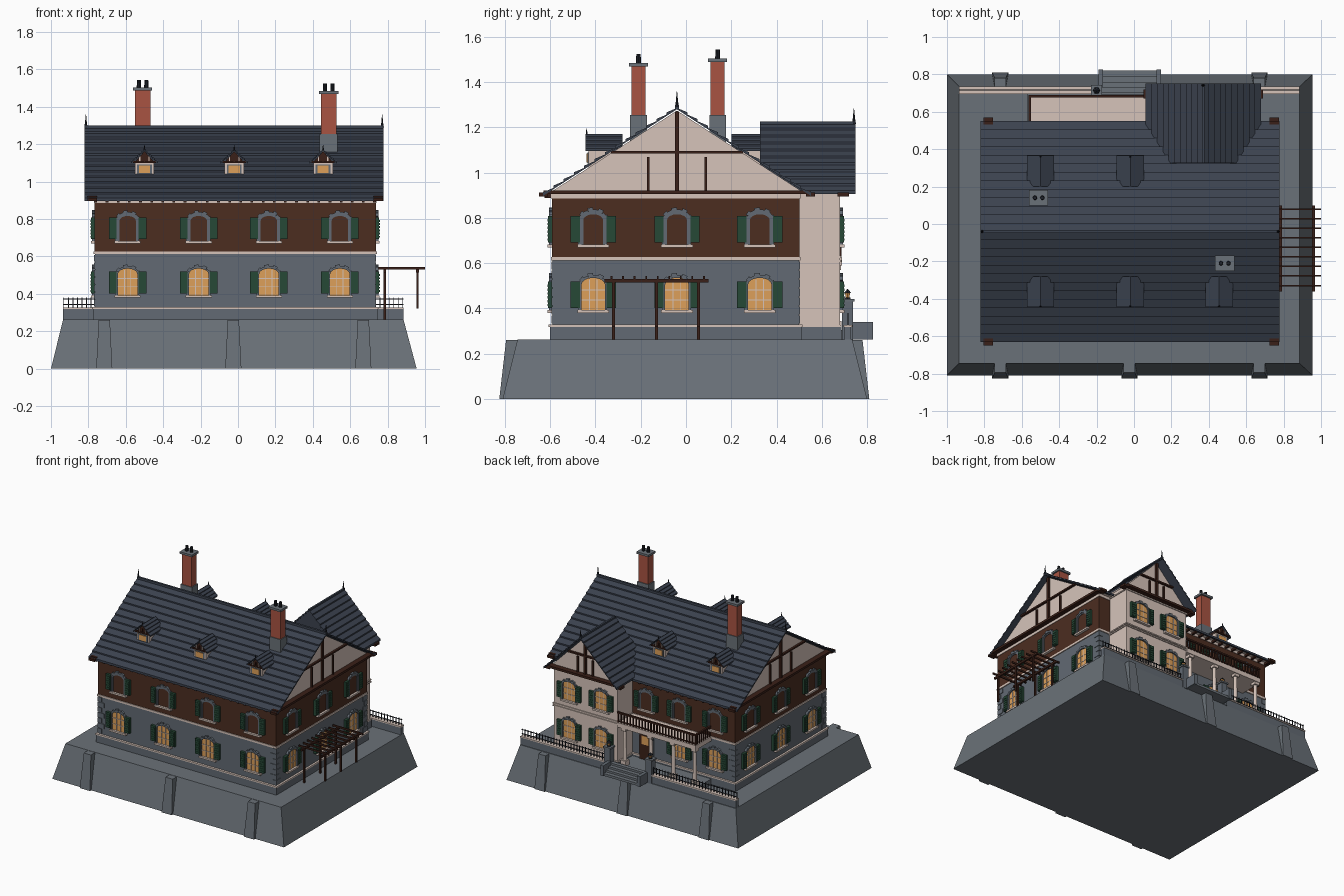
import bpy, bmesh, math
from mathutils import Matrix, Vector

if "Cube" in bpy.data.objects:
    bpy.data.objects.remove(bpy.data.objects["Cube"])

COLOURS = {"stone": "6a7178", "wall_stone": "626a73", "plank_brown": "4c2d20", "timber": "3a2018",
           "cream": "d6c4ba", "slate": "3b424f", "brick": "a85442", "shutter_green": "264836",
           "lit_glass": "dea05a", "iron": "20242c"}
NAMES = list(COLOURS)


def linear(h):
    c = int(h, 16) / 255
    return c / 12.92 if c < 0.04 else ((c + 0.055) / 1.055) ** 2.4


MATS = []
for name, code in COLOURS.items():
    m = bpy.data.materials.new(name)
    m.use_nodes = True
    rgba = [linear(code[i:i + 2]) for i in (0, 2, 4)] + [1]
    m.diffuse_color = rgba
    bsdf = m.node_tree.nodes["Principled BSDF"]
    bsdf.inputs["Base Color"].default_value = rgba
    bsdf.inputs["Roughness"].default_value = 0.9
    MATS.append(m)


def frame(x, y, z=0, yaw=0):
    """Local frame on a wall: x along it, -y outward, z up."""
    return Matrix.Translation((x, y, z)) @ Matrix.Rotation(math.radians(yaw), 4, "Z")


class Part:
    def __init__(self, name):
        self.name, self.bm, self.M = name, bmesh.new(), Matrix()

    def loft(self, low, high, mat):
        a = [self.bm.verts.new(self.M @ Vector(p)) for p in low]
        b = [self.bm.verts.new(self.M @ Vector(p)) for p in high]
        n = len(a)
        faces = [self.bm.faces.new(a), self.bm.faces.new(b[::-1])]
        faces += [self.bm.faces.new((a[i], b[i], b[(i + 1) % n], a[(i + 1) % n])) for i in range(n)]
        for f in faces:
            f.material_index = NAMES.index(mat)

    def prism(self, pts, axis, a, b, mat):
        put = {"x": lambda p, t: (t, *p), "y": lambda p, t: (p[0], t, p[1]), "z": lambda p, t: (*p, t)}[axis]
        self.loft([put(p, a) for p in pts], [put(p, b) for p in pts], mat)

    def taper(self, r0, z0, r1, z1, mat):
        ring = lambda r, z: [(r[0], r[2], z), (r[1], r[2], z), (r[1], r[3], z), (r[0], r[3], z)]
        self.loft(ring(r0, z0), ring(r1, z1), mat)

    def box(self, x0, x1, y0, y1, z0, z1, mat):
        self.taper((x0, x1, y0, y1), z0, (x0, x1, y0, y1), z1, mat)

    def cone(self, x, y, z0, z1, r0, r1, mat, n=10):
        ring = lambda r, z: [(x + r * math.cos(i * math.tau / n), y + r * math.sin(i * math.tau / n), z) for i in range(n)]
        self.loft(ring(r0, z0), ring(r1, z1), mat)

    def done(self):
        bmesh.ops.recalc_face_normals(self.bm, faces=self.bm.faces)
        me = bpy.data.meshes.new(self.name)
        self.bm.to_mesh(me)
        self.bm.free()
        for m in MATS:
            me.materials.append(m)
        bpy.context.collection.objects.link(bpy.data.objects.new(self.name, me))


def shingle_profile(cx, half, eave, ridge, rows, thick=0.006, step=0.010):
    """Stepped two-sided roof section."""
    left = []
    for i in range(rows):
        for t, up in ((i / rows, thick + step), ((i + 1) / rows, thick)):
            left.append((half * (t - 1), eave + (ridge - eave) * t + up))
    top = left + [(-x, z) for x, z in reversed(left[:-1])]
    return [(cx + x, z) for x, z in top + [(half, eave), (0, ridge), (-half, eave)]]


# Terrace with buttresses
p = Part("terrace_base")
p.taper((-1, 0.955, -0.81, 0.80), 0, (-0.935, 0.885, -0.745, 0.735), 0.262, "stone")
for x in (-0.715, -0.025, 0.67):
    for s, y in ((-1, -0.005), (1, -0.01)):
        y0, yb, yt = sorted((y, y + s * 0.6))[0], y + s * 0.82, y + s * 0.79
        p.taper((x - 0.043, x + 0.043, *sorted((y + s * 0.6, yb))), 0,
                (x - 0.03, x + 0.03, *sorted((y + s * 0.6, yt))), 0.26, "stone")
p.done()

# Main house storeys, wing and bands
p = Part("house_walls")
p.box(-0.775, 0.745, -0.602, 0.51, 0.26, 0.322, "wall_stone")
p.box(-0.78, 0.75, -0.607, 0.515, 0.318, 0.328, "cream")
p.box(-0.765, 0.735, -0.59, 0.50, 0.32, 0.62, "wall_stone")
p.box(-0.772, 0.742, -0.597, 0.507, 0.612, 0.627, "cream")
p.box(-0.767, 0.737, -0.592, 0.502, 0.62, 0.885, "plank_brown")
p.box(-0.77, 0.74, -0.596, 0.506, 0.885, 0.908, "cream")
tri = lambda z: (1.274 - z) / 0.646
p.prism([(-0.04 - tri(0.906), 0.906), (-0.04 + tri(0.906), 0.906), (-0.04, 1.274)], "x", -0.765, 0.735, "cream")
for sx, x in ((1, -0.765), (-1, 0.735)):
    for sy, y in ((1, -0.59), (-1, 0.50)):
        for i in range(7):
            lx, ly = (0.05, 0.03) if i % 2 else (0.03, 0.05)
            p.box(*sorted((x - sx * 0.004, x + sx * lx)), *sorted((y - sy * 0.004, y + sy * ly)),
                  0.333 + i * 0.04, 0.368 + i * 0.04, "wall_stone")
p.done()
p = Part("wing_walls")
p.box(0.095, 0.645, 0.3, 0.688, 0.26, 0.32, "wall_stone")
p.prism([(0.1, 0.3), (0.64, 0.3), (0.64, 0.93), (0.37, 1.205), (0.1, 0.93)], "y", 0.335, 0.68, "cream")
for z in (0.318, 0.605, 0.622, 0.895):
    p.box(0.094, 0.646, 0.4, 0.687, z, z + 0.009, "cream")
p.done()

# Shingled roofs, ridge caps and finials
p = Part("main_roof")
p.prism(shingle_profile(-0.04, 0.592, 0.897, 1.28, 13), "x", -0.82, 0.777, "slate")
p.box(-0.82, 0.777, -0.048, -0.032, 1.28, 1.299, "slate")
p.done()
p = Part("wing_roof")
p.prism(shingle_profile(0.37, 0.308, 0.905, 1.212, 10), "y", 0.326, 0.75, "slate")
p.prism([(0.1, 0.94), (0.64, 0.94), (0.37, 1.211)], "y", 0.327, 0.337, "slate")
p.box(0.363, 0.377, 0.326, 0.75, 1.21, 1.226, "slate")
p.done()
p = Part("roof_finials")
for x, y, z in ((-0.813, -0.04, 1.29), (0.771, -0.04, 1.29), (0.37, 0.742, 1.215)):
    p.cone(x, y, z, z + 0.025, 0.009, 0.005, "iron", 8)
    p.cone(x, y, z + 0.025, z + 0.068, 0.005, 0.001, "iron", 8)
p.done()

# Timber framing of the gables and rafter tails
p = Part("gable_timbers")
for x, y, yaw, half, collar, apex in ((0.735, -0.04, 90, 0.59, 1.09, 1.27), (-0.765, -0.04, -90, 0.59, 1.09, 1.27),
                                      (0.37, 0.68, 180, 0.3, 1.06, 1.2)):
    p.M = frame(x, y, 0, yaw)
    k = (apex - collar) / (apex - 0.905) * half
    p.box(-half, half, -0.04, 0.01, 0.905, 0.922, "timber")
    p.box(-0.009, 0.009, -0.014, 0.01, 0.92, apex, "timber")
    p.box(-k, k, -0.016, 0.01, collar - 0.006, collar + 0.006, "timber")
    for s in (-1, 1):
        c = s * half * 0.215
        p.box(c - 0.006, c + 0.006, -0.012, 0.01, 0.92, collar - 0.02, "timber")
        p.box(s * half - 0.02, s * half + 0.02, -0.04, 0.01, 0.895, 0.912, "timber")
p.done()
p = Part("rafter_tails")
for i in range(26):
    x = -0.76 + i * 0.0596
    p.box(x - 0.007, x + 0.007, -0.625, -0.59, 0.888, 0.905, "timber")
    if x < 0.06:
        p.box(x - 0.007, x + 0.007, 0.50, 0.545, 0.885, 0.90, "timber")
p.done()


# Arched windows with voussoirs, sills and shutters
def arch(w, spring, rise, n=8):
    top = [(w * math.cos(math.pi * i / n), spring + rise * math.sin(math.pi * i / n)) for i in range(n + 1)]
    return [(w, 0)] + top + [(-w, 0)]


def window(p, x, y, z, yaw, pane):
    p.M = frame(x, y, z, yaw)
    inner, outer, big = arch(0.052, 0.115, 0.03), arch(0.062, 0.115, 0.043), arch(0.067, 0.115, 0.052)
    p.prism(inner, "y", -0.004, 0.01, pane)
    for i in range(len(inner) - 1):
        o = big if i % 2 else outer
        p.prism([inner[i], o[i], o[i + 1], inner[i + 1]], "y", -0.014, 0.01, "wall_stone")
    if pane == "lit_glass":
        for c in (-0.017, 0.017):
            p.box(c - 0.002, c + 0.002, -0.007, 0, 0, 0.138, "cream")
        for h in (0.045, 0.09):
            p.box(-0.052, 0.052, -0.007, 0, h, h + 0.004, "cream")
    else:
        thin = arch(0.044, 0.11, 0.026)
        for a, b, c, d in zip(inner, inner[1:], thin[1:], thin):
            p.prism([a, b, c, d], "y", -0.009, 0.005, "wall_stone")
    p.box(-0.07, 0.07, -0.02, 0.01, -0.011, 0.002, "cream")
    for s in (-1, 1):
        p.box(*sorted((s * 0.059, s * 0.1)), -0.018, 0.005, 0.012, 0.128, "shutter_green")
        for j in range(6):
            p.box(*sorted((s * 0.064, s * 0.095)), -0.021, 0, 0.02 + j * 0.017, 0.03 + j * 0.017, "shutter_green")


spots = [(x, -0.592, 0, "front") for x in (-0.59, -0.21, 0.165, 0.545)]
spots += [(0.737, y, 90, "right") for y in (-0.41, -0.04, 0.326)]
spots += [(-0.767, y, -90, "left") for y in (-0.41, -0.04, 0.326)]
spots += [(x, 0.502, 180, "back") for x in (-0.6, -0.3, -0.02)]
spots += [(x, 0.68, 180, "wing") for x in (0.235, 0.505)]
for side in ("front", "right", "left", "back", "wing"):
    p = Part(side + "_windows")
    for x, y, yaw, s in spots:
        if s == side:
            if (s, x) != ("back", -0.02):
                window(p, x, y, 0.39, yaw, "lit_glass")
            window(p, x, y, 0.68, yaw, "lit_glass" if s == "wing" else "plank_brown")
    p.done()

# Entrance porch with door, columns and balcony
p = Part("entrance_door")
p.M = frame(-0.02, 0.5, 0.3, 180)
p.prism(arch(0.06, 0.19, 0.04), "y", -0.012, 0.01, "wall_stone")
p.prism(arch(0.048, 0.185, 0.03), "y", -0.018, 0.01, "timber")
p.box(-0.03, 0.03, -0.021, 0, 0.12, 0.185, "lit_glass")
p.done()
p = Part("porch")
p.box(-0.57, 0.1, 0.5, 0.695, 0.26, 0.305, "stone")
p.box(-0.565, 0.1, 0.5, 0.69, 0.59, 0.625, "cream")
for x in (-0.54, -0.36, -0.17, 0.05):
    p.box(x - 0.022, x + 0.022, 0.643, 0.687, 0.3, 0.345, "cream")
    p.cone(x, 0.665, 0.345, 0.57, 0.015, 0.012, "cream", 12)
    p.box(x - 0.02, x + 0.02, 0.645, 0.685, 0.57, 0.59, "cream")
p.done()
p = Part("balcony_railing")
p.box(-0.565, 0.1, 0.676, 0.69, 0.695, 0.707, "timber")
p.box(-0.565, 0.1, 0.68, 0.687, 0.633, 0.64, "timber")
p.box(-0.565, -0.551, 0.5, 0.69, 0.695, 0.707, "timber")
for i in range(27):
    x = -0.558 + i * 0.025
    p.box(x - 0.004, x + 0.004, 0.679, 0.687, 0.625, 0.697, "timber")
for i in range(7):
    p.box(-0.562, -0.554, 0.51 + i * 0.025, 0.518 + i * 0.025, 0.625, 0.697, "timber")
p.done()

# Rear parapet, iron railing, gate pillars and steps
p = Part("terrace_parapet")
q = Part("iron_railing")
for a, b in ((-0.935, -0.2), (0.15, 0.885)):
    p.box(a, b, 0.7, 0.73, 0.26, 0.318, "wall_stone")
    p.box(a, b, 0.695, 0.735, 0.318, 0.327, "cream")
    for z in (0.34, 0.37):
        q.box(a, b, 0.713, 0.718, z, z + 0.004, "iron")
    for i in range(31):
        x = a + 0.004 + i * (b - a - 0.008) / 30
        q.box(x - 0.002, x + 0.002, 0.713, 0.718, 0.327, 0.38, "iron")
p.done()
q.done()
p = Part("gate_pillars")
for x in (-0.2, 0.15):
    p.box(x - 0.024, x + 0.024, 0.69, 0.738, 0.26, 0.43, "wall_stone")
    p.box(x - 0.03, x + 0.03, 0.684, 0.744, 0.43, 0.442, "stone")
    p.cone(x, 0.714, 0.442, 0.448, 0.016, 0.016, "iron", 6)
    p.cone(x, 0.714, 0.448, 0.468, 0.009, 0.013, "lit_glass", 6)
    p.cone(x, 0.714, 0.468, 0.485, 0.019, 0.002, "iron", 6)
p.done()
p = Part("entrance_steps")
for i in range(4):
    p.box(-0.17, 0.125, 0.7 + i * 0.03, 0.73 + i * 0.03, 0.262, 0.325 - i * 0.015, "stone")
for x in (-0.19, 0.12):
    p.box(x, x + 0.025, 0.73, 0.826, 0.262, 0.34, "wall_stone")
p.done()

# Side pergola
p = Part("pergola")
for x in (0.785, 0.96):
    p.box(x - 0.007, x + 0.007, -0.36, 0.1, 0.515, 0.53, "timber")
    for y in (-0.32, -0.13, 0.055):
        p.box(x - 0.006, x + 0.006, y - 0.006, y + 0.006, 0.262 if x < 0.9 else 0.32, 0.52, "timber")
for i in range(9):
    p.box(0.745, 1.0, -0.333 + i * 0.051, -0.325 + i * 0.051, 0.53, 0.543, "timber")
p.done()

# Chimneys
p = Part("chimneys")
for x, y, top in ((-0.51, 0.14, 1.488), (0.485, -0.21, 1.468)):
    p.box(x - 0.048, x + 0.048, y - 0.037, y + 0.037, 1.1, 1.255, "stone")
    p.box(x - 0.041, x + 0.041, y - 0.031, y + 0.031, 1.25, top, "brick")
    p.box(x - 0.051, x + 0.051, y - 0.042, y + 0.042, top, top + 0.016, "stone")
    for s in (-0.02, 0.02):
        p.cone(x + s, y, top + 0.01, top + 0.056, 0.012, 0.01, "iron")
p.done()

# Dormers on both slopes
p = Part("dormers")
for x, y, yaw in ((-0.5, -0.445, 0), (-0.02, -0.445, 0), (0.455, -0.445, 0), (-0.5, 0.365, 180), (-0.02, 0.365, 180)):
    p.M = frame(x, y, 0, yaw)
    p.box(-0.052, 0.052, 0.015, 0.155, 1.015, 1.108, "cream")
    p.prism([(-0.055, 1.1), (0.055, 1.1), (0, 1.162)], "y", 0.012, 0.155, "timber")
    p.prism(shingle_profile(0, 0.073, 1.096, 1.165, 4, 0.005, 0.006), "y", 0, 0.165, "slate")
    p.box(-0.04, 0.04, 0.01, 0.02, 1.04, 1.09, "wall_stone")
    p.box(-0.03, 0.03, 0.006, 0.02, 1.045, 1.085, "lit_glass")
    p.box(-0.062, 0.062, 0.002, 0.015, 1.1, 1.11, "timber")
    for c in (-0.025, 0, 0.025):
        p.box(c - 0.003, c + 0.003, 0.004, 0.015, 1.105, 1.135, "cream" if c else "timber")
    p.cone(0, 0.006, 1.168, 1.195, 0.005, 0.001, "iron", 6)
p.done()
